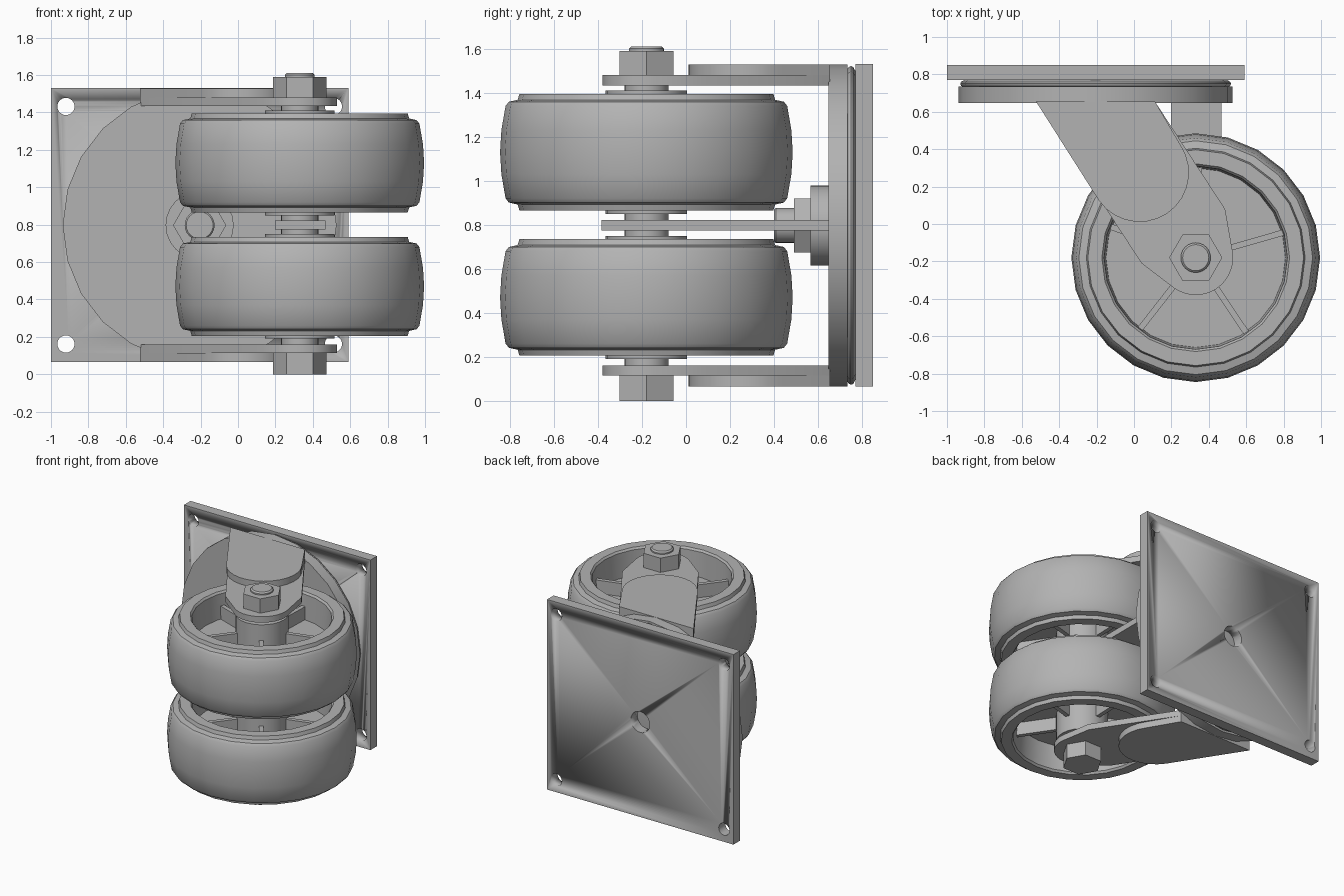
import bpy, bmesh
from math import pi, radians, cos, sin
from mathutils import Matrix, Vector

default = bpy.data.objects.get("Cube")
if default:
    bpy.data.objects.remove(default)

grey = bpy.data.materials.new("plain grey")
grey.use_nodes = True
GREY = (0.45, 0.45, 0.45, 1)
grey.diffuse_color = GREY
grey.node_tree.nodes["Principled BSDF"].inputs["Base Color"].default_value = GREY

AXLE = Vector((0.33, -0.18, 0))   # wheel axle, along z
PIN = Vector((-0.205, 0, 0.797))  # swivel pin, along y
MID = PIN.z


def finish(bm, name, smooth=False):
    bmesh.ops.recalc_face_normals(bm, faces=bm.faces)
    mesh = bpy.data.meshes.new(name)
    bm.to_mesh(mesh)
    bm.free()
    mesh.materials.append(grey)
    ob = bpy.data.objects.new(name, mesh)
    bpy.context.collection.objects.link(ob)
    if smooth:
        bpy.ops.object.select_all(action='DESELECT')
        ob.select_set(True)
        bpy.context.view_layer.objects.active = ob
        bpy.ops.object.shade_smooth_by_angle(angle=radians(30))
    return ob


def lathe(name, profile, centre, along_y=False, sides=24):
    """Turn a closed (radius, height) profile about z, or about y."""
    bm = bmesh.new()
    verts = [bm.verts.new((r, 0, h)) for r, h in profile]
    edges = [bm.edges.new((a, b)) for a, b in zip(verts, verts[1:] + verts[:1])]
    bmesh.ops.spin(bm, geom=verts + edges, cent=(0, 0, 0), axis=(0, 0, 1),
                   angle=2 * pi, steps=sides, use_duplicate=False)
    bmesh.ops.remove_doubles(bm, verts=bm.verts, dist=0.0005)
    if along_y:
        bm.transform(Matrix.Rotation(-pi / 2, 4, 'X'))
    bm.transform(Matrix.Translation(centre))
    return finish(bm, name, True)


def rod(name, radius, low, high, centre, along_y=False, sides=24, bevel=0, turn=0):
    """Cylinder or hexagon between two stations on its axis."""
    bm = bmesh.new()
    bmesh.ops.create_cone(bm, cap_ends=True, segments=sides, radius1=radius,
                          radius2=radius, depth=high - low)
    if bevel:
        rim = [e for e in bm.edges if abs(e.verts[0].co.z - e.verts[1].co.z) < 0.001]
        bmesh.ops.bevel(bm, geom=rim, offset=bevel, segments=1, affect='EDGES')
    bm.transform(Matrix.Rotation(turn, 4, 'Z'))
    bm.transform(Matrix.Translation((0, 0, (low + high) / 2)))
    if along_y:
        bm.transform(Matrix.Rotation(-pi / 2, 4, 'X'))
    bm.transform(Matrix.Translation(centre))
    return finish(bm, name, sides > 6)


def slab(name, outline, low, high):
    """Extrude an xy outline between two heights."""
    bm = bmesh.new()
    face = bm.faces.new([bm.verts.new((x, y, low)) for x, y in outline])
    moved = bmesh.ops.extrude_face_region(bm, geom=[face])["geom"]
    bmesh.ops.translate(bm, vec=(0, 0, high - low),
                        verts=[v for v in moved if isinstance(v, bmesh.types.BMVert)])
    return finish(bm, name, True)


def box_points(x0, x1, y0, y1):
    return [(x0, y0), (x1, y0), (x1, y1), (x0, y1)]


def arc(cx, cy, r, start, end, steps=14):
    angles = [radians(start + (end - start) * i / steps) for i in range(steps + 1)]
    return [(cx + r * cos(a), cy + r * sin(a)) for a in angles]


# Mounting plate with corner holes and a centre hole
plate = slab("mounting_plate", box_points(-1, 0.59, 0.77, 0.85), 0.065, 1.53)
spots = [(PIN + Vector((sx * 0.715, 0, sz * 0.635)), 0.046)
         for sx in (-1, 1) for sz in (-1, 1)] + [(PIN, 0.08)]
for spot, radius in spots:
    cutter = rod("hole_cutter", radius, 0.7, 0.95, spot, True)
    cutter.hide_render = True
    cut = plate.modifiers.new("hole", 'BOOLEAN')
    cut.object = cutter
    cut.solver = 'EXACT'
    bpy.context.view_layer.objects.active = plate
    bpy.ops.object.modifier_apply(modifier=cut.name)
    bpy.data.objects.remove(cutter)

# Swivel bearing and king pin
rod("swivel_disc", 0.732, 0.648, 0.735, PIN, True, turn=pi / 24 * 0)
lathe("bearing_ring", [(0, 0.73), (0.705, 0.73), (0.72, 0.74), (0.724, 0.75),
                       (0.72, 0.76), (0.7, 0.771), (0, 0.771)], PIN, True)
rod("pin_washer", 0.182, 0.565, 0.65, PIN, True)
rod("pin_nut", 0.142, 0.49, 0.566, PIN, True, 6, turn=pi / 2)
rod("pin_bolt", 0.08, 0.4, 0.5, PIN, True, bevel=0.008)

# Fork arms: long inner plate, shorter outer plate with round end
inner = ([(0.112, 0.655), (-0.524, 0.655), (0.04, -0.21)]
         + arc(AXLE.x, AXLE.y, 0.2, 235, 370) + [(0.487, 0.08)])
outer = ([(0.112, 0.655), (-0.524, 0.655)]
         + arc(0.03, 0.275, 0.264, 214, 394))
for side, label in ((1, "upper"), (-1, "lower")):
    for part, shape, a, b in (("inner", inner, 0.637, 0.683),
                              ("outer", outer, 0.683, 0.732)):
        slab(f"{label}_{part}_arm", shape, *sorted((MID + side * a, MID + side * b)))
slab("middle_arm", box_points(0.198, 0.467, -0.383, 0.655), 0.775, 0.822)

# Axle bolt, head and nut
rod("axle_bolt", 0.08, 0.05, 1.61, AXLE, bevel=0.01)
rod("axle_head", 0.142, 0, 0.115, AXLE, sides=6, turn=pi / 2)
rod("axle_nut", 0.142, 1.48, 1.59, AXLE, sides=6, turn=pi / 2)
rod("axle_spacer", 0.1, 0.16, 1.435, AXLE)

# Wheels: tyre, rim, web and hub in one turned profile, plus ribs
half = [(0.665, 0), (0.659, 0.1), (0.64, 0.21), (0.625, 0.229), (0.585, 0.238),
        (0.577, 0.265), (0.502, 0.265), (0.49, 0.25), (0.48, 0.06), (0.185, 0.06),
        (0.185, 0.28), (0.09, 0.28)]
profile = half + [(r, -h) for r, h in reversed(half[1:])]
for label, z in (("lower", 0.47), ("upper", 1.13)):
    centre = AXLE + Vector((0, 0, z))
    lathe(f"{label}_wheel", profile, centre)
    bm = bmesh.new()
    for i in range(5):
        place = (Matrix.Translation(centre)
                 @ Matrix.Rotation(radians(16 + 72 * i), 4, 'Z')
                 @ Matrix.Translation((0.33, 0, 0))
                 @ Matrix.Diagonal((0.32, 0.032, 0.32, 1)))
        bmesh.ops.create_cube(bm, size=1, matrix=place)
    finish(bm, f"{label}_wheel_ribs")
